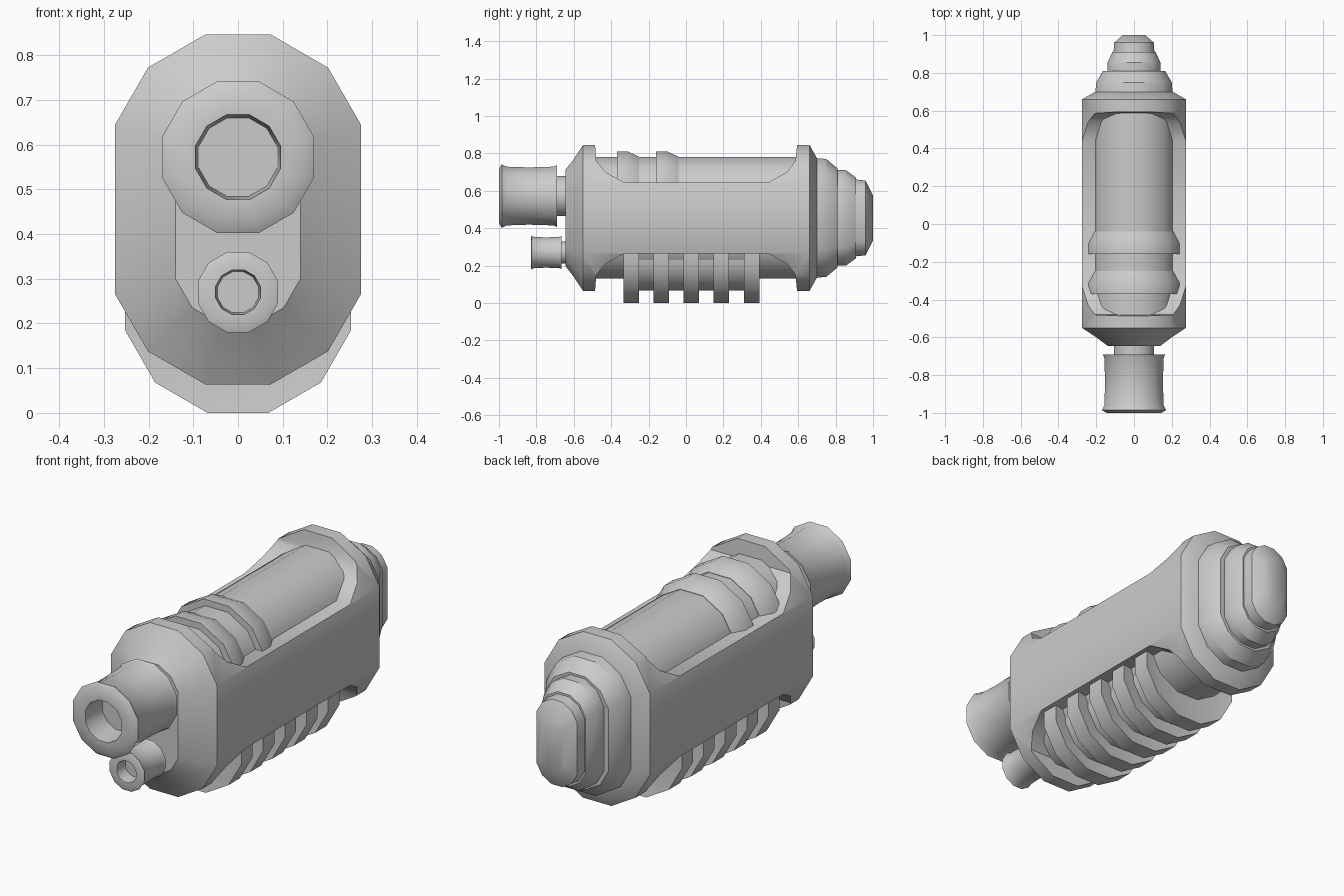
import bpy, bmesh, math

if "Cube" in bpy.data.objects:
    bpy.data.objects.remove(bpy.data.objects["Cube"])

MID = 0.455  # height of the long axis


def slot(y, a, zt, zb):
    """12-sided stadium section: apothem a, arc centres at zt and zb."""
    r = a / math.cos(math.radians(15))
    pts = []
    for i in range(12):
        t = math.radians(15 + 30 * i)
        pts.append((r * math.cos(t), y, (zt if i < 6 else zb) + r * math.sin(t)))
    return pts


def make(name, rings, smooth=True):
    """Skin a row of equal rings and cap both ends."""
    bm = bmesh.new()
    rows = [[bm.verts.new(p) for p in ring] for ring in rings]
    n = len(rows[0])
    for a, b in zip(rows, rows[1:]):
        for i in range(n):
            j = (i + 1) % n
            bm.faces.new((a[i], a[j], b[j], b[i]))
    bm.faces.new(rows[0])
    bm.faces.new(rows[-1])
    bmesh.ops.recalc_face_normals(bm, faces=bm.faces)
    me = bpy.data.meshes.new(name)
    bm.to_mesh(me)
    bm.free()
    ob = bpy.data.objects.new(name, me)
    bpy.context.collection.objects.link(ob)
    if smooth:
        shade(ob)
    return ob


def select(ob):
    bpy.ops.object.select_all(action='DESELECT')
    ob.select_set(True)
    bpy.context.view_layer.objects.active = ob


def shade(ob):
    select(ob)
    bpy.ops.object.shade_smooth_by_angle(angle=math.radians(33))


def body(name, profile, smooth=True):
    """profile: (y, half width, half height) about the long axis."""
    return make(name, [slot(y, a, MID + h - a, MID - h + a) for y, a, h in profile], smooth)


# Outer housing with nose cap and stepped tail
housing = body("housing", [
    (-0.645, 0.14, 0.257), (-0.60, 0.20, 0.315), (-0.55, 0.275, 0.391),
    (0.66, 0.275, 0.391), (0.70, 0.205, 0.32)], False)
body("stepped_tail", [
    (0.69, 0.205, 0.32), (0.75, 0.20, 0.315), (0.81, 0.165, 0.265),
    (0.81, 0.14, 0.255), (0.855, 0.14, 0.255), (0.91, 0.115, 0.215),
    (0.91, 0.108, 0.205), (0.96, 0.105, 0.20), (1.0, 0.06, 0.12)])

# Openings cut through the top and bottom of the housing
outline = [(-0.49, 0.9), (-0.48, 0.76), (-0.43, 0.70), (-0.33, 0.645),
           (0.44, 0.645), (0.54, 0.70), (0.585, 0.76), (0.60, 0.9)]
for side in (1, -1):
    cutter = make("opening_cutter", [
        [(x, y, MID + side * (z - MID)) for y, z in outline] for x in (-0.5, 0.5)], False)
    cutter.hide_render = True
    mod = housing.modifiers.new("opening", 'BOOLEAN')
    mod.operation = 'DIFFERENCE'
    mod.solver = 'EXACT'
    mod.object = cutter
    select(housing)
    bpy.ops.object.modifier_apply(modifier=mod.name)
    bpy.data.objects.remove(cutter)
shade(housing)

# Inner core seen through the openings
body("inner_core", [(-0.52, 0.22, 0.325), (0.63, 0.22, 0.325)])

# Two raised bands across the top of the core
for k, y in enumerate((-0.37, -0.16)):
    make(f"top_band_{k + 1}", [slot(y + dy, a, 0.56, 0.50) for dy, a in
                               ((0, 0.25), (0.06, 0.25), (0.12, 0.222))])

# Finned grip under the core
fins = []
for k in range(5):
    y = -0.335 + 0.161 * k
    fins += [(y + 0.008, 0.185), (y, 0.253), (y + 0.083, 0.253), (y + 0.07, 0.185)]
make("grip_fins", [slot(y, a, 0.32, 0.253) for y, a in fins])


# Hollow barrels: sleeve, neck and shallow bore
def barrel(name, z, profile):
    make(name, [slot(y, a, z, z) for y, a in profile])


barrel("main_barrel", 0.572, [
    (-0.60, 0.107), (-0.69, 0.107), (-0.69, 0.165), (-0.71, 0.157), (-0.84, 0.153),
    (-0.96, 0.157), (-0.985, 0.17), (-1.0, 0.145), (-1.0, 0.095), (-0.88, 0.088)])
barrel("small_barrel", 0.27, [
    (-0.60, 0.058), (-0.665, 0.058), (-0.665, 0.088), (-0.68, 0.083), (-0.75, 0.081),
    (-0.81, 0.083), (-0.825, 0.09), (-0.83, 0.078), (-0.83, 0.05), (-0.77, 0.046)])
